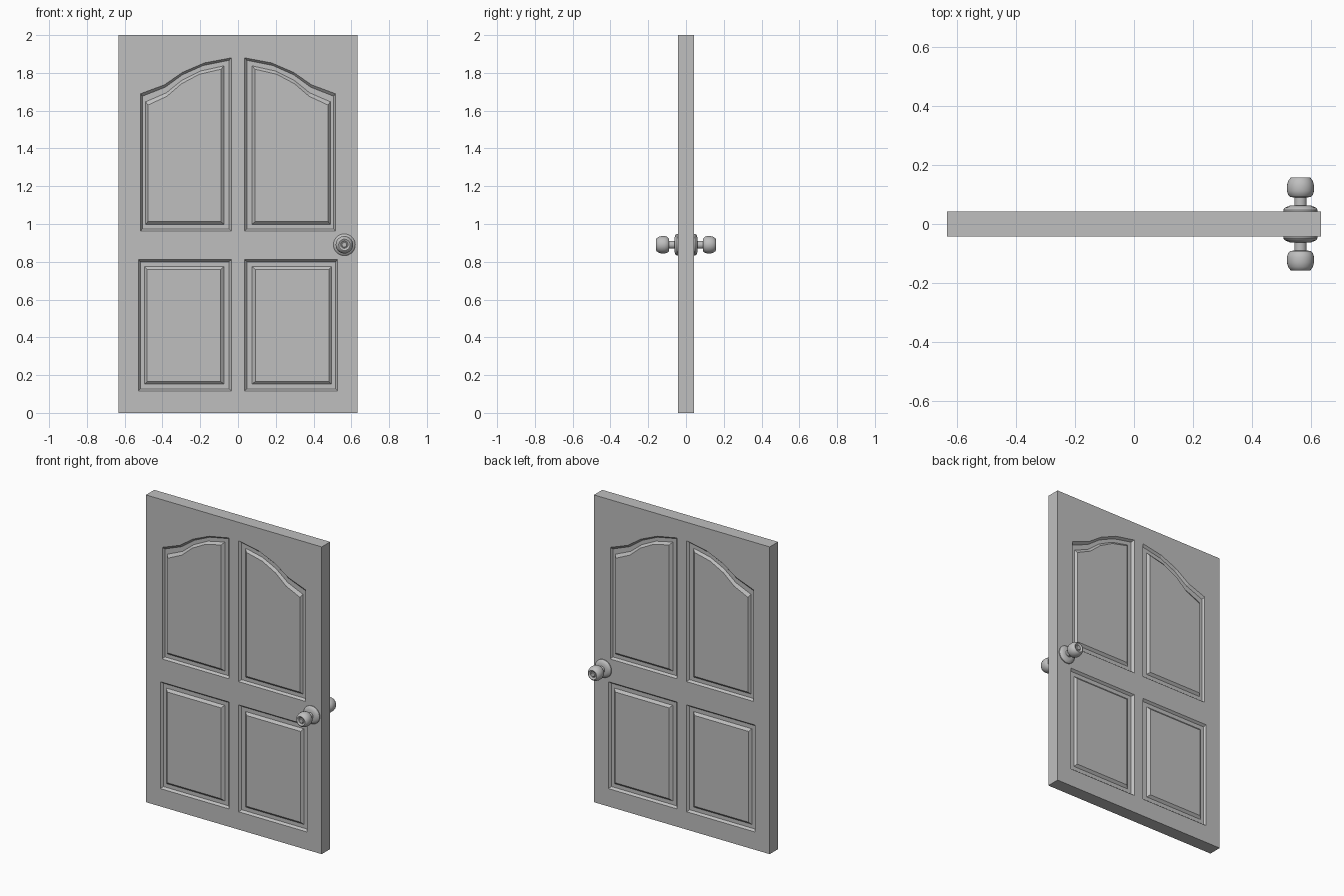
import bpy, bmesh, math
from mathutils import Vector

cube = bpy.data.objects.get("Cube")
if cube:
    bpy.data.objects.remove(cube, do_unlink=True)

HALF_W, HALF_T, HEIGHT = 0.633, 0.043, 2.0
KNOB_X, KNOB_Z = 0.563, 0.89


def material(name, rgb):
    m = bpy.data.materials.new(name)
    m.use_nodes = True
    m.diffuse_color = (*rgb, 1)
    bsdf = m.node_tree.nodes["Principled BSDF"]
    bsdf.inputs["Base Color"].default_value = (*rgb, 1)
    bsdf.inputs["Roughness"].default_value = 0.7
    return m


GREY = material("plain grey", (0.52, 0.52, 0.52))


def make_object(name, bm):
    bmesh.ops.recalc_face_normals(bm, faces=bm.faces)
    mesh = bpy.data.meshes.new(name)
    bm.to_mesh(mesh)
    bm.free()
    mesh.materials.append(GREY)
    obj = bpy.data.objects.new(name, mesh)
    bpy.context.scene.collection.objects.link(obj)
    return obj


# Panel outlines on the +x half: bottom height, top edge from the middle
# stile outwards, and the moulding width at the inner, outer, lower, upper side
PANELS = [
    (0.116, [(0.034, 0.812), (0.528, 0.812)], (0.043, 0.035, 0.038, 0.04)),
    (0.963, [(0.034, 1.88), (0.177, 1.853), (0.294, 1.803), (0.389, 1.737),
             (0.515, 1.69)], (0.042, 0.028, 0.037, 0.045)),
]
# Moulding section: fraction of the moulding width, depth below the surface
MOULDING = [(0.0, 0.0), (0.3, 0.014), (0.95, 0.014), (1.35, 0.0)]


def panel_ring(panel, t, mirror):
    """Panel outline moved inwards by a fraction t of the moulding width."""
    bottom, top, (inner, outer, lower, upper) = panel
    x0, x1 = top[0][0], top[-1][0]
    pts = [(x + t * (inner + (x - x0) / (x1 - x0) * (-outer - inner)),
            z - t * upper) for x, z in top]
    pts += [(x1 - t * outer, bottom + t * lower), (x0 + t * inner, bottom + t * lower)]
    return [(x * mirror, z) for x, z in pts]


def loop_edges(bm, verts):
    return [bm.edges.new((v, verts[(i + 1) % len(verts)])) for i, v in enumerate(verts)]


def bridge(bm, a, b):
    n = len(a)
    for i in range(n):
        j = (i + 1) % n
        bm.faces.new((a[i], a[j], b[j], b[i]))


# Door slab with four moulded panels on both faces
bm = bmesh.new()
rims = []
for side in (-1, 1):
    rim = [bm.verts.new((x, side * HALF_T, z)) for x, z in
           ((-HALF_W, 0), (HALF_W, 0), (HALF_W, HEIGHT), (-HALF_W, HEIGHT))]
    rims.append(rim)
    edges = loop_edges(bm, rim)
    stacks = []
    for panel in PANELS:
        for mirror in (-1, 1):
            rings = [[bm.verts.new((x, side * (HALF_T - depth), z))
                      for x, z in panel_ring(panel, t, mirror)] for t, depth in MOULDING]
            edges += loop_edges(bm, rings[0])
            stacks.append(rings)
    # Stiles and rails around the panel openings
    bmesh.ops.triangle_fill(bm, edges=edges, use_beauty=True, normal=Vector((0, side, 0)))
    # Moulding and raised centre of each panel
    for rings in stacks:
        for a, b in zip(rings, rings[1:]):
            bridge(bm, a, b)
        bm.faces.new(rings[-1])
bridge(bm, *rims)
make_object("door_slab", bm)

# Lathe profiles: radius, distance from the door's mid plane
ROSE = [(0, 0.04), (0.058, 0.04), (0.058, 0.048), (0.053, 0.055), (0.036, 0.062), (0, 0.062)]
KNOB = [(0.021, 0.058), (0.021, 0.09), (0.034, 0.091), (0.042, 0.099), (0.046, 0.112),
        (0.046, 0.13), (0.042, 0.145), (0.034, 0.156), (0.030, 0.158), (0.025, 0.156),
        (0.019, 0.151), (0.015, 0.151), (0.012, 0.154), (0, 0.154)]


def lathe(name, profile, side, steps=28):
    bm = bmesh.new()
    verts = [bm.verts.new((KNOB_X + r, side * d, KNOB_Z)) for r, d in profile]
    edges = [bm.edges.new(pair) for pair in zip(verts, verts[1:])]
    bmesh.ops.spin(bm, geom=verts + edges, cent=(KNOB_X, 0, KNOB_Z), axis=(0, 1, 0),
                   angle=math.tau, steps=steps)
    bmesh.ops.remove_doubles(bm, verts=bm.verts, dist=1e-5)
    obj = make_object(name, bm)
    bpy.ops.object.select_all(action='DESELECT')
    obj.select_set(True)
    bpy.context.view_layer.objects.active = obj
    bpy.ops.object.shade_smooth_by_angle(angle=math.radians(35))


# Knob and rose on each side
for label, side in (("front", -1), ("back", 1)):
    lathe(label + "_rose", ROSE, side)
    lathe(label + "_knob", KNOB, side)
